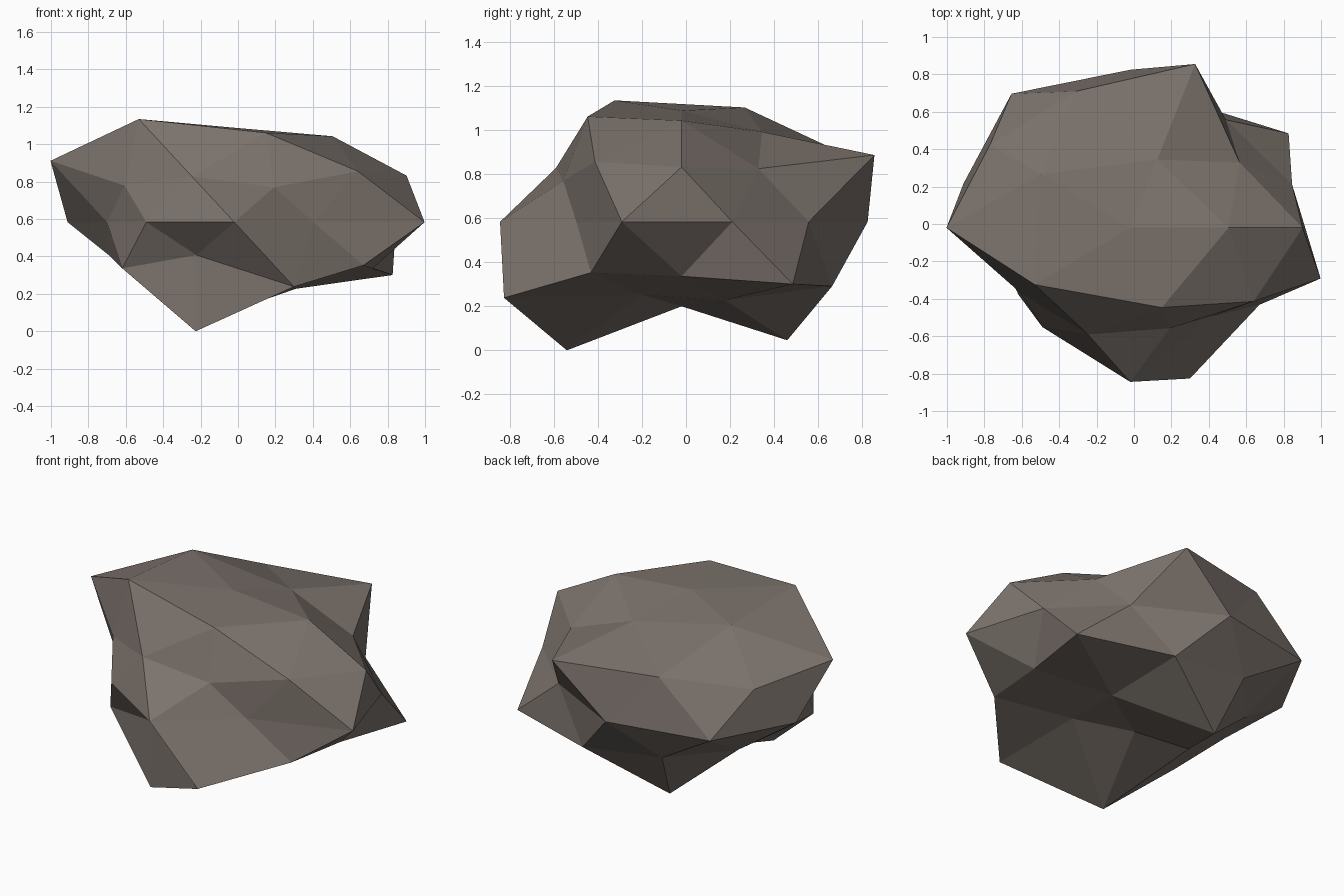
import bpy
import bmesh
import math

cube = bpy.data.objects.get("Cube")
if cube:
    bpy.data.objects.remove(cube, do_unlink=True)

# Radius of every corner, ring by ring from bottom to top, counter-clockwise from +x
RINGS = [
    [.71],
    [.775, 1.17, .76, 1.27, .72],
    [.87, 1.03, .80, .87, 1.215],
    [1.17, .94, .745, .73, .955],
    [.91, .87, 1.03, 1.08, .937, .715, .80, 1.005, .72, 1.07],
    [1.03, 1.255, 1.035, .81, .77],
    [.85, 1.10, 1.155, .86, .96],
    [1.0, .89, 1.13, 1.2, 1.04],
    [.935],
]
STRETCH = (1.0, .82, .54)
CENTRE = (-.02, -.02, .59)


def ring_order(vert):
    angle = math.atan2(vert.co.y, vert.co.x)
    return round(vert.co.z, 2), (angle + .05) % math.tau


def make_material(name, rgb):
    mat = bpy.data.materials.new(name)
    mat.use_nodes = True
    colour = (*rgb, 1.0)
    mat.diffuse_color = colour
    bsdf = mat.node_tree.nodes["Principled BSDF"]
    bsdf.inputs["Base Color"].default_value = colour
    bsdf.inputs["Roughness"].default_value = .9
    return mat


# Faceted boulder: a coarse sphere pushed in and out along its radii, then flattened
bm = bmesh.new()
bmesh.ops.create_icosphere(bm, subdivisions=2, radius=1.0)
radii = [r for ring in RINGS for r in ring]
for vert, radius in zip(sorted(bm.verts, key=ring_order), radii):
    vert.co = [c + radius * s * d for c, s, d in zip(CENTRE, STRETCH, vert.co)]
lowest = min(v.co.z for v in bm.verts)
bmesh.ops.translate(bm, verts=bm.verts, vec=(0, 0, -lowest))
bmesh.ops.recalc_face_normals(bm, faces=bm.faces)
for face in bm.faces:
    face.smooth = False

mesh = bpy.data.meshes.new("boulder")
bm.to_mesh(mesh)
bm.free()
mesh.materials.append(make_material("brown grey stone", (.20, .17, .15)))
boulder = bpy.data.objects.new("boulder", mesh)
bpy.context.collection.objects.link(boulder)
